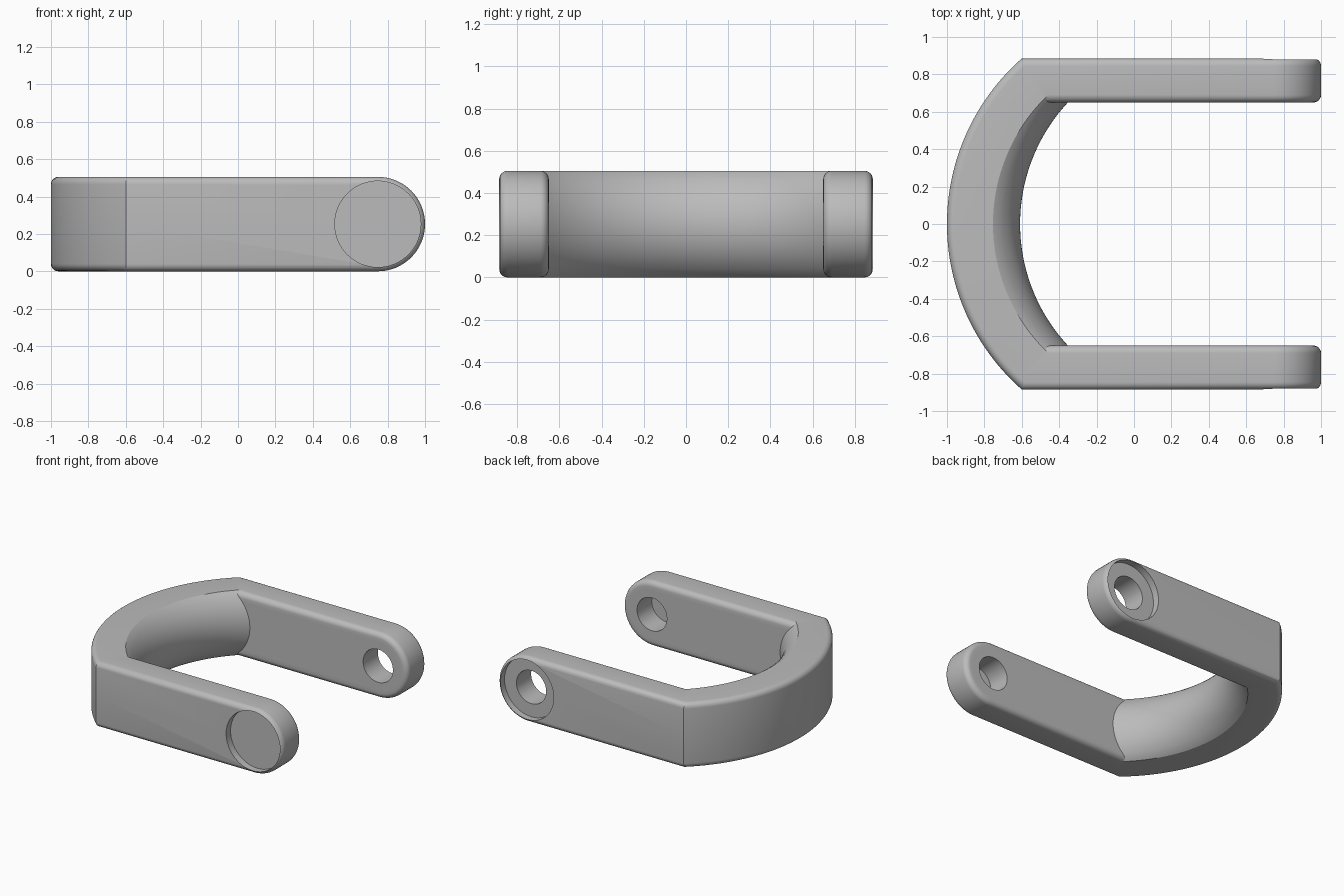
import bpy, bmesh
from math import sin, cos, pi, sqrt

if "Cube" in bpy.data.objects:
    bpy.data.objects.remove(bpy.data.objects["Cube"])

HEIGHT, MID = 0.505, 0.2525
OUTER, INNER = 0.885, 0.65      # arm side planes
FILLET = 0.04
END = 1 - MID                   # centre of the rounded arm ends
OUT_R = (0.4 ** 2 + OUTER ** 2) / 0.8
IN_R, IN_X = 0.954, 0.2
BULGE = 0.145
BULGE_R = (BULGE ** 2 + MID ** 2) / (2 * BULGE)

steel = bpy.data.materials.new("grey_steel")
steel.use_nodes = True
steel.diffuse_color = (0.5, 0.5, 0.5, 1)
steel.node_tree.nodes["Principled BSDF"].inputs["Base Color"].default_value = steel.diffuse_color


def half_profile():
    """Upper half of the arm section: (is_inner, y, height above mid)."""
    pts = [(False, OUTER, 0.0)]
    arc = [pi / 2 * i / 6 for i in range(7)]
    pts += [(False, OUTER - FILLET * (1 - cos(a)), MID - FILLET * (1 - sin(a))) for a in arc]
    pts += [(True, INNER + FILLET * (1 - cos(a)), MID - FILLET * (1 - sin(a))) for a in reversed(arc)]
    pts += [(True, INNER, (MID - FILLET) * (1 - i / 8)) for i in range(1, 9)]
    return pts


HALF = half_profile()
RING = HALF + [(k, y, -h) for k, y, h in reversed(HALF[1:-1])]


def bow_point(inner, y, h, s):
    """Point of the bow; s runs from 1 at one arm to -1 at the other."""
    if inner:
        x = IN_X - sqrt(IN_R ** 2 - (s * y) ** 2)
        x += sqrt(BULGE_R ** 2 - h * h) - (BULGE_R - BULGE)
    else:
        x = OUT_R - 1 - sqrt((OUT_R - (OUTER - y)) ** 2 - (s * y) ** 2)
    return x, s * y, MID + h


def add_grid(bm, rows, closed):
    verts = [[bm.verts.new(p) for p in row] for row in rows]
    n = len(rows[0])
    for a, b in zip(verts, verts[1:]):
        for i in range(n if closed else n - 1):
            j = (i + 1) % n
            bm.faces.new((a[i], a[j], b[j], b[i]))


def make_object(name, bm):
    mesh = bpy.data.meshes.new(name)
    bm.to_mesh(mesh)
    bm.free()
    mesh.materials.append(steel)
    obj = bpy.data.objects.new(name, mesh)
    bpy.context.collection.objects.link(obj)
    return obj


# Bow and both arms as one continuous loft
bm = bmesh.new()
STEPS = 64
rows = [[(END, y, MID + h) for _, y, h in RING]]
rows += [[bow_point(*p, 1 - 2 * i / STEPS) for p in RING] for i in range(STEPS + 1)]
rows += [[(END, -y, MID + h) for _, y, h in RING]]
add_grid(bm, rows, True)

# Rounded arm ends, spun from the half section
for side in (1, -1):
    turns = [pi * i / 32 for i in range(33)]
    add_grid(bm, [[(END + h * sin(a), side * y, MID + h * cos(a)) for _, y, h in HALF]
                  for a in turns], False)
bmesh.ops.remove_doubles(bm, verts=bm.verts, dist=0.0001)
bmesh.ops.recalc_face_normals(bm, faces=bm.faces)
bow = make_object("shackle_bow", bm)


def cut_cylinder(name, radius, y0, y1):
    """Cut a cylinder along y out of the arm ends."""
    bpy.ops.mesh.primitive_cylinder_add(vertices=64, radius=radius, depth=abs(y1 - y0),
                                        location=(END, (y0 + y1) / 2, MID), rotation=(pi / 2, 0, 0))
    cutter = bpy.context.object
    cutter.name = name
    cutter.data.materials.append(steel)
    cutter.hide_render = True
    mod = bow.modifiers.new(name, "BOOLEAN")
    mod.operation, mod.solver, mod.object = "DIFFERENCE", "EXACT", cutter
    return cutter


# Pin hole through both arms, shallow recess on each outer side
RECESS = 0.055
cutters = [cut_cylinder("pin_hole", 0.128, -1, 1)]
for side, word in ((1, "back"), (-1, "front")):
    cutters.append(cut_cylinder(word + "_recess", 0.23, side * (OUTER - RECESS), side))

# Bake the cuts, then shade
bpy.context.view_layer.update()
graph = bpy.context.evaluated_depsgraph_get()
baked = bpy.data.meshes.new_from_object(bow.evaluated_get(graph))
bow.modifiers.clear()
bow.data = baked
for cutter in cutters:
    bpy.data.objects.remove(cutter)
bpy.ops.object.select_all(action="DESELECT")
bow.select_set(True)
bpy.context.view_layer.objects.active = bow
bpy.ops.object.shade_smooth_by_angle(angle=pi / 7)
